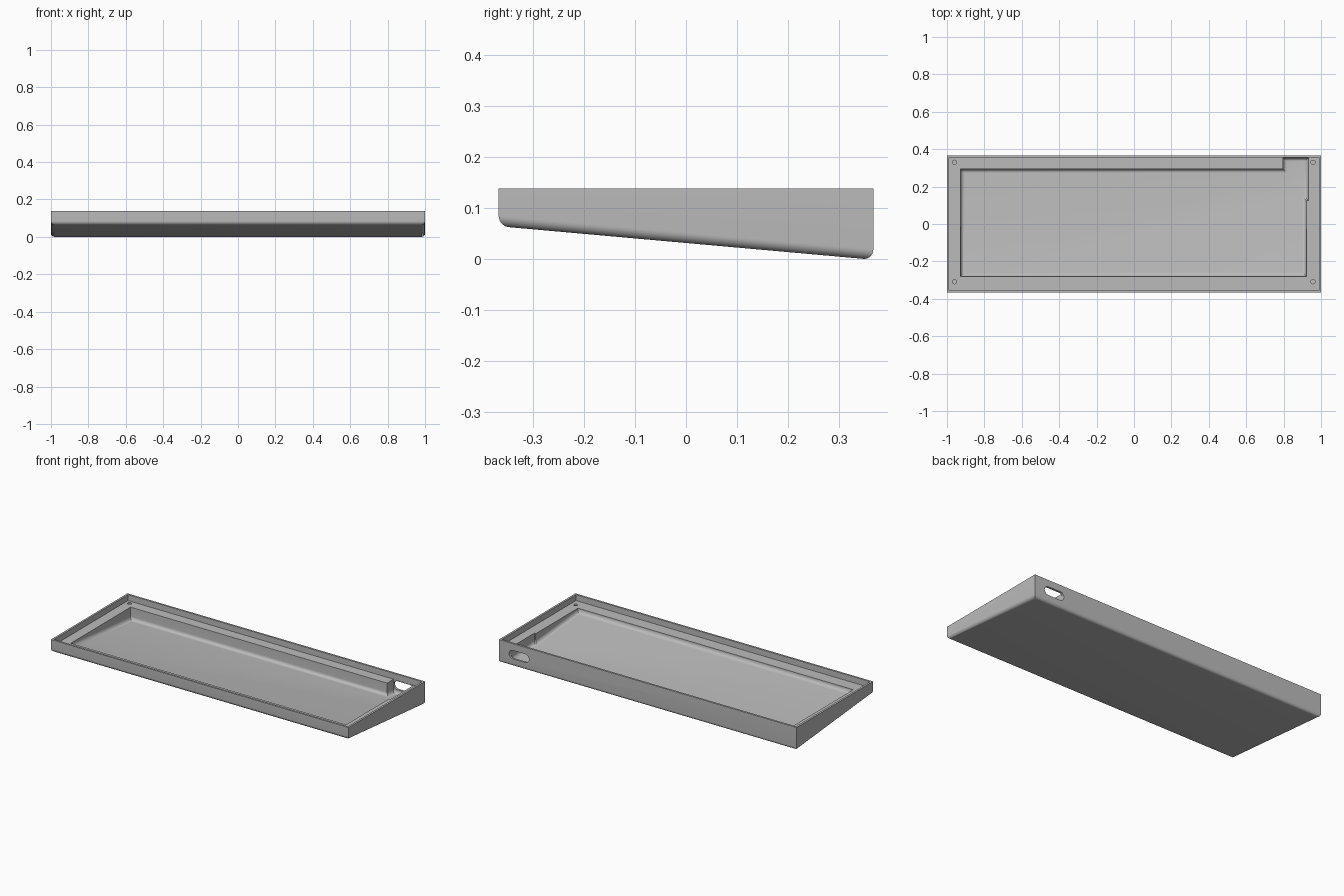
import bpy
import bmesh
import math

if "Cube" in bpy.data.objects:
    bpy.data.objects.remove(bpy.data.objects["Cube"], do_unlink=True)

HALF_X, HALF_Y, TOP = 1.0, 0.367, 0.139
LEDGE, WALL, FLOOR = 0.103, 0.012, 0.021
SLOPE = -0.0894

grey = bpy.data.materials.new("plain grey")
grey.use_nodes = True
colour = (0.5, 0.5, 0.5, 1)
grey.diffuse_color = colour
grey.node_tree.nodes["Principled BSDF"].inputs["Base Color"].default_value = colour


def underside(y):
    return 0.0318 + SLOPE * y


def prism(name, outline, bottom, top, fillet=0):
    """Upright prism on an outline, with a bottom height rule and rounded bottom edges."""
    bm = bmesh.new()
    low = bm.faces.new([bm.verts.new((x, y, bottom(y))) for x, y in outline])
    base_edges = list(low.edges)
    high = bm.faces.new([bm.verts.new((x, y, top)) for x, y in outline])
    n = len(outline)
    a, b = list(low.verts), list(high.verts)
    for i in range(n):
        j = (i + 1) % n
        bm.faces.new((a[i], a[j], b[j], b[i]))
    bmesh.ops.recalc_face_normals(bm, faces=bm.faces)
    if fillet:
        bmesh.ops.bevel(bm, geom=base_edges, offset=fillet, segments=8, profile=0.5,
                        affect='EDGES', clamp_overlap=False)
    mesh = bpy.data.meshes.new(name)
    bm.to_mesh(mesh)
    bm.free()
    obj = bpy.data.objects.new(name, mesh)
    bpy.context.collection.objects.link(obj)
    mesh.materials.append(grey)
    return obj


def rectangle(x, y):
    return [(-x, -y), (x, -y), (x, y), (-x, y)]


def circle(cx, cy, r, n=24):
    return [(cx + r * math.cos(math.tau * i / n), cy + r * math.sin(math.tau * i / n))
            for i in range(n)]


# Wedge-shaped outer shell
case = prism("case", rectangle(HALF_X, HALF_Y), underside, TOP, 0.02)

# Shallow recess that leaves the thin rim and the ledge
cutters = [prism("rim_recess", rectangle(HALF_X - WALL, HALF_Y - WALL),
                 lambda y: LEDGE, 0.2)]

# Main cavity with the connector bay in the back left corner
cavity = [(-0.927, -0.28), (0.922, -0.28), (0.922, 0.125), (0.932, 0.125),
          (0.932, 0.354), (0.797, 0.354), (0.797, 0.293), (-0.927, 0.293)]
cutters.append(prism("cavity", cavity, lambda y: underside(y) + FLOOR, 0.19, 0.022))

# Screw holes in the ledge corners
for x in (-0.96, 0.957):
    for y in (-0.309, 0.33):
        cutters.append(prism("screw_hole", circle(x, y, 0.011), lambda y: 0.075, 0.18))

# Pill-shaped connector slot through the back wall
r, half = 0.026, 0.041
pill = [(x + math.copysign(half, x), y) for x, y in
        [(r * math.cos(math.tau * (i + 0.5) / 32), r * math.sin(math.tau * (i + 0.5) / 32))
         for i in range(32)]]
slot = prism("connector_slot", pill, lambda y: -0.04, 0.04)
slot.rotation_euler.x = math.pi / 2
slot.location = (0.865, 0.37, 0.072)
cutters.append(slot)

bpy.ops.object.select_all(action='DESELECT')
bpy.context.view_layer.objects.active = case
case.select_set(True)
for cutter in cutters:
    cut = case.modifiers.new(cutter.name, 'BOOLEAN')
    cut.operation, cut.solver, cut.object = 'DIFFERENCE', 'EXACT', cutter
    bpy.ops.object.modifier_apply(modifier=cut.name)
for cutter in cutters:
    bpy.data.objects.remove(cutter, do_unlink=True)

bpy.ops.object.shade_smooth_by_angle(angle=math.radians(30))
